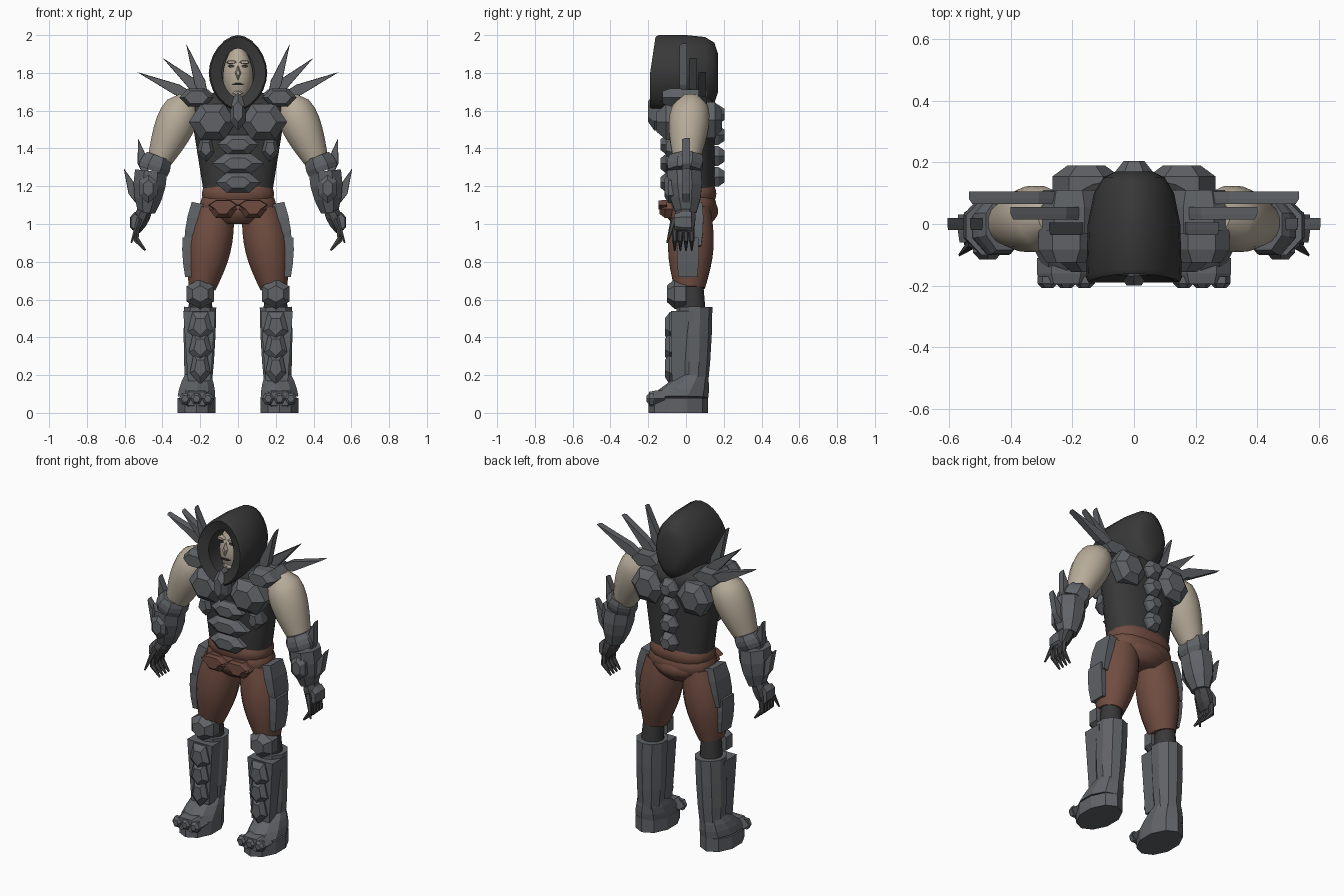
import bpy, bmesh
from math import sin, cos, pi, copysign
from mathutils import Vector

if "Cube" in bpy.data.objects:
    bpy.data.objects.remove(bpy.data.objects["Cube"], do_unlink=True)


def material(name, *colour):
    made = bpy.data.materials.new(name)
    made.use_nodes = True
    made.diffuse_color = (*colour, 1)
    made.node_tree.nodes["Principled BSDF"].inputs["Base Color"].default_value = (*colour, 1)
    return made


SKIN = material("pale skin", .47, .41, .32)
ARMOUR = material("steel grey", .115, .123, .135)
CLOTH = material("charcoal cloth", .04, .04, .04)
GLOVE = material("dark glove", .06, .06, .065)
LEATHER = material("brown leather", .16, .073, .052)


def join_rings(name, rings, colour, mirror=False, smooth=False):
    """Join matching rings of points into a closed solid."""
    bm = bmesh.new()
    rows = [[bm.verts.new(point) for point in ring] for ring in rings]
    count = len(rows[0])
    for upper, lower in zip(rows, rows[1:]):
        for i in range(count):
            j = (i + 1) % count
            bm.faces.new((upper[i], upper[j], lower[j], lower[i]))
    bm.faces.new(rows[0])
    bm.faces.new(rows[-1])
    bmesh.ops.recalc_face_normals(bm, faces=bm.faces)
    mesh = bpy.data.meshes.new(name)
    bm.to_mesh(mesh)
    bm.free()
    mesh.materials.append(colour)
    part = bpy.data.objects.new(name, mesh)
    bpy.context.collection.objects.link(part)
    if smooth:
        bpy.ops.object.select_all(action='DESELECT')
        part.select_set(True)
        bpy.context.view_layer.objects.active = part
        bpy.ops.object.shade_smooth_by_angle(angle=pi / 4)
    if mirror:
        part.modifiers.new("Mirror", 'MIRROR').use_mirror_merge = False


def oval(count, power=2):
    """Unit oval; flat sides touch the unit square, higher power is boxier."""
    scale = 1 / cos(pi / count)
    angles = [2 * pi * (i + .5) / count for i in range(count)]
    return [[copysign(abs(f) ** (2 / power), f) * scale for f in (cos(a), sin(a))] for a in angles]


def limb(name, colour, top, bottom, wide, deep, bulge=0, early=1, sides=16, power=2,
         mirror=True, smooth=True):
    """Tapered tube between two points, swelling along its length."""
    top, bottom = Vector(top), Vector(bottom)
    tilt = (bottom.x - top.x) / (top.z - bottom.z)
    steps = 8 if smooth else 3
    rings = []
    for i in range(steps + 1):
        t = i / steps
        centre = top.lerp(bottom, t)
        swell = bulge * sin(pi * t ** early)
        rx = wide[0] + (wide[1] - wide[0]) * t + swell
        ry = deep[0] + (deep[1] - deep[0]) * t + swell
        rings.append([centre + Vector((u * rx, v * ry, tilt * u * rx)) for u, v in oval(sides, power)])
    join_rings(name, rings, colour, mirror, smooth)


def slab(name, outline, back, front, taper, colour, mirror):
    """Outline in x and z, raised along y to a smaller bevelled face."""
    middle = sum((Vector(p) for p in outline), Vector((0, 0))) / len(outline)
    shoulder = back + (front - back) * .6
    rings = []
    for y, scale in ((back, 1), (shoulder, 1), (front, taper)):
        points = [middle.lerp(Vector(p), scale) for p in outline]
        rings.append([(p.x, y, p.y) for p in points])
    join_rings(name, rings, colour, mirror)


def plate(name, centre, size, back, front, sides=6, turn=0, taper=.55, colour=ARMOUR, mirror=True):
    """Bevelled polygon plate facing the front or the back."""
    angles = [turn + 2 * pi * i / sides for i in range(sides)]
    outline = [(centre[0] + size[0] * cos(a), centre[1] + size[1] * sin(a)) for a in angles]
    slab(name, outline, back, front, taper, colour, mirror)


def spike(name, root, tip, y):
    """Flat kite-shaped blade."""
    root, tip = Vector(root), Vector(tip)
    side = (tip - root).orthogonal().normalized() * .03
    waist = root.lerp(tip, .3)
    slab(name, [root + side / 2, waist + side, tip, waist - side, root - side / 2],
         y + .02, y - .02, .95, ARMOUR, True)


UP, DOWN = pi / 2, -pi / 2

# Torso, trousers and sash
limb("torso", CLOTH, top=(0, .03, 1.6), bottom=(0, .03, 1.16), wide=(.25, .18), deep=(.12, .12),
     power=2.5, mirror=False)
limb("shoulder_line", CLOTH, top=(0, .02, 1.7), bottom=(0, .03, 1.6), wide=(.12, .25), deep=(.07, .12),
     bulge=.02, power=2.5, mirror=False)
limb("trouser_hips", LEATHER, top=(0, .03, 1.12), bottom=(0, .03, 1), wide=(.19, .1), deep=(.12, .1),
     bulge=.03, mirror=False)
limb("trouser_legs", LEATHER, top=(.12, .03, 1.08), bottom=(.19, .02, .66), wide=(.1, .07),
     deep=(.1, .08), bulge=.03, mirror=True)
for name, z, width in (("upper_sash", 1.16, .18), ("lower_sash", 1.1, .19)):
    limb(name, LEATHER, top=(0, .03, z + .04), bottom=(0, .03, z - .04), wide=(width, width),
         deep=(.12, .12), bulge=.01, power=2.5, mirror=False)
plate("belt_pouches", centre=(.08, 1.08), size=(.075, .055), back=-.07, front=-.14, colour=LEATHER)
plate("pouch_flaps", centre=(.08, 1.1), size=(.08, .03), back=-.1, front=-.145, colour=LEATHER, taper=.9)

# Chest, stomach and back armour
plate("chest_plates", centre=(.135, 1.54), size=(.125, .11), back=-.03, front=-.155)
plate("throat_plate", centre=(0, 1.595), size=(.05, .1), back=-.12, front=-.2, turn=UP, mirror=False)
plate("rib_plates", centre=(.17, 1.4), size=(.05, .07), back=-.02, front=-.105, sides=5, turn=DOWN)
for i, width in enumerate((.11, .14, .12)):
    plate(f"stomach_plate_{i + 1}", centre=(0, 1.42 - i * .1), size=(width, .06),
          back=-.06, front=-.135, mirror=False)
plate("back_plates", centre=(.155, 1.55), size=(.11, .11), back=.1, front=.19)
for i in range(4):
    plate(f"spine_plate_{i + 1}", centre=(0, 1.58 - i * .11), size=(.06, .06),
          back=.12, front=.205, mirror=False)

# Shoulder armour and spikes
plate("shoulder_pads", centre=(.22, 1.67), size=(.09, .055), back=-.02, front=-.125, taper=.7)
plate("shoulder_blocks", centre=(.21, 1.67), size=(.1, .05), back=-.03, front=.11, taper=.85)
spike("inner_shoulder_spikes", root=(.17, 1.66), tip=(.275, 1.955), y=-.015)
spike("middle_shoulder_spikes", root=(.17, 1.68), tip=(.4, 1.88), y=.035)
spike("outer_shoulder_spikes", root=(.23, 1.67), tip=(.535, 1.805), y=.085)

# Arms, cuffs, bracers and their spikes
limb("arms", SKIN, top=(.27, .025, 1.67), bottom=(.44, 0, 1.28), wide=(.04, .045), deep=(.05, .055),
     bulge=.055, early=.6)
limb("elbow_cuffs", ARMOUR, top=(.42, 0, 1.36), bottom=(.45, -.01, 1.28), wide=(.06, .075),
     deep=(.085, .085), bulge=.01, sides=8, smooth=False)
limb("bracers", ARMOUR, top=(.46, -.01, 1.28), bottom=(.485, 0, 1.06), wide=(.085, .045),
     deep=(.09, .055), bulge=.015, sides=8, smooth=False)
plate("bracer_guards", centre=(.475, 1.19), size=(.055, .08), back=-.06, front=-.115, turn=UP)
spike("bracer_spikes", root=(.53, 1.12), tip=(.605, 1.295), y=0)
spike("elbow_spikes", root=(.49, 1.27), tip=(.53, 1.455), y=0)

# Gloved hands
limb("palms", GLOVE, top=(.49, 0, 1.08), bottom=(.54, -.015, .96), wide=(.035, .02), deep=(.045, .05),
     bulge=.01, sides=8, smooth=False)
plate("hand_guards", centre=(.545, 1.01), size=(.03, .055), back=.03, front=-.06, turn=UP, taper=.8)
for i in range(4):
    y = -.06 + i * .03
    limb(f"finger_{i + 1}", GLOVE, top=(.535, y, .98), bottom=(.54, y, .91), wide=(.015, .012),
         deep=(.014, .012), sides=6, smooth=False)
    limb(f"fingertip_{i + 1}", GLOVE, top=(.54, y, .92), bottom=(.49, y, .86), wide=(.012, .004),
         deep=(.012, .004), sides=6, smooth=False)
limb("thumbs", GLOVE, top=(.52, -.06, 1.03), bottom=(.565, -.1, .9), wide=(.016, .004),
     deep=(.018, .004), sides=6, smooth=False)

# Thigh and knee armour
limb("upper_thigh_plates", ARMOUR, top=(.21, .025, 1.11), bottom=(.255, .02, .88), wide=(.035, .03),
     deep=(.06, .06), bulge=.01, sides=4, smooth=False)
limb("lower_thigh_plates", ARMOUR, top=(.27, .01, .93), bottom=(.26, .01, .72), wide=(.025, .02),
     deep=(.055, .05), bulge=.006, sides=4, smooth=False)
limb("knees", CLOTH, top=(.195, .035, .7), bottom=(.2, .04, .52), wide=(.055, .065), deep=(.055, .065))
plate("knee_pads", centre=(.2, .63), size=(.085, .08), back=0, front=-.1, turn=UP)

# Boots, shin armour and toe caps
limb("boot_shafts", ARMOUR, top=(.2, .045, .56), bottom=(.21, .04, .12), wide=(.085, .068),
     deep=(.09, .07), bulge=.006, sides=10, smooth=False)
limb("boot_insteps", ARMOUR, top=(.21, .04, .2), bottom=(.22, -.04, .08), wide=(.07, .1),
     deep=(.07, .15), bulge=.006, sides=10, smooth=False)
limb("boot_soles", ARMOUR, top=(.22, -.04, .08), bottom=(.22, -.04, 0), wide=(.1, .1),
     deep=(.15, .15), sides=10, smooth=False)
limb("shin_guards", ARMOUR, top=(.205, -.02, .54), bottom=(.205, -.02, .17), wide=(.085, .06),
     deep=(.06, .055), sides=4, smooth=False)
for i in range(3):
    plate(f"shin_chevrons_{i + 1}", centre=(.2, .46 - i * .11), size=(.07 - i * .006, .09),
          back=-.05, front=-.112, sides=5, turn=DOWN)
plate("toe_bands", centre=(.22, .075), size=(.095, .05), back=-.11, front=-.195, taper=.85)
for i in range(3):
    plate(f"toe_studs_{i + 1}", centre=(.16 + i * .06, .075), size=(.033, .035), back=-.17, front=-.208)

# Head and face
limb("head", SKIN, top=(0, -.03, 1.94), bottom=(0, -.035, 1.64), wide=(.03, .04), deep=(.04, .05),
     bulge=.045, mirror=False)
plate("nose", centre=(0, 1.8), size=(.016, .04), back=-.1, front=-.14, sides=4, colour=SKIN, mirror=False)
plate("brows", centre=(.035, 1.857), size=(.03, .01), back=-.08, front=-.12, taper=.8, colour=SKIN)
plate("eyes", centre=(.034, 1.836), size=(.02, .008), back=-.104, front=-.113, taper=.95, colour=CLOTH)
plate("mouth", centre=(0, 1.74), size=(.032, .006), back=-.117, front=-.126, taper=.95,
      colour=CLOTH, mirror=False)
plate("chin", centre=(0, 1.69), size=(.03, .02), back=-.08, front=-.12, colour=SKIN, mirror=False)


# Hood: the opening folds in at the front and the shell narrows to the back
def hood_ring(y, width, height):
    lean = .15 if y < -.1 else 0
    ring = []
    for i in range(24):
        a = 2 * pi * i / 24
        x, rise = [copysign(abs(f) ** 1.1, f) for f in (sin(a), cos(a))]
        ring.append((x * width, y + lean * max(0, rise * height), 1.8 + rise * height))
    return ring


opening = [hood_ring(y, .086, .13) for y in (-.03, -.165)]
brim = [hood_ring(-.19, .147, .19), hood_ring(-.175, .155, .2)]
back = [hood_ring(*ring) for ring in ((0, .15, .2), (.1, .13, .19), (.15, .1, .16), (.17, .06, .1))]
join_rings("hood", opening + brim + back, CLOTH, smooth=True)
